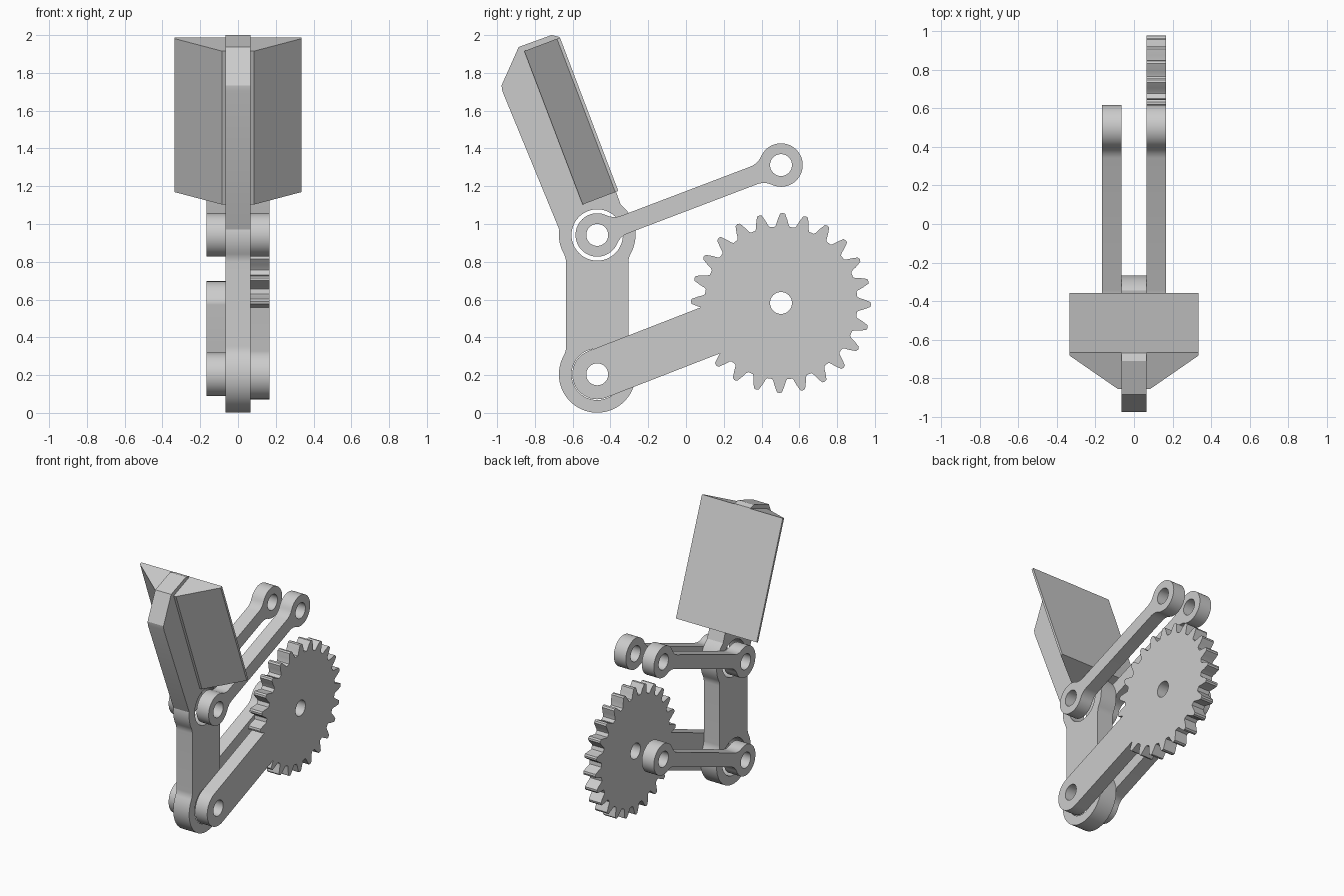
import bpy, bmesh
from math import sin, cos, pi, radians, atan2, sqrt
from mathutils import Matrix, Vector

old = bpy.data.objects.get("Cube")
if old:
    bpy.data.objects.remove(old, do_unlink=True)

grey = bpy.data.materials.new("plain_grey")
grey.use_nodes = True
grey.diffuse_color = (0.6, 0.6, 0.6, 1)
grey.node_tree.nodes["Principled BSDF"].inputs["Base Color"].default_value = (0.6, 0.6, 0.6, 1)

# Pivots as (y, z) in the side plane
LOW, HIGH = Vector((-0.47, 0.204)), Vector((-0.47, 0.942))
GEAR, TIP = Vector((0.503, 0.582)), Vector((0.503, 1.312))
TILT = atan2(TIP.y - HIGH.y, TIP.x - HIGH.x)
HALF = 0.066      # half thickness of the middle plate
THICK = 0.1       # thickness of links and gear
HOLE = 0.058

# Local XY -> world YZ, extruded along X
SIDE = Matrix(((0, 0, 1, 0), (1, 0, 0, 0), (0, 1, 0, 0), (0, 0, 0, 1)))


def prism(name, pts, lo, hi, frame=SIDE):
    """Extrude a closed outline from lo to hi along the local Z of frame."""
    bm = bmesh.new()
    face = bm.faces.new([bm.verts.new((p[0], p[1], lo)) for p in pts])
    bm.normal_update()
    ext = bmesh.ops.extrude_face_region(bm, geom=[face], use_keep_orig=True)
    moved = [v for v in ext["geom"] if isinstance(v, bmesh.types.BMVert)]
    bmesh.ops.translate(bm, verts=moved, vec=(0, 0, hi - lo))
    bmesh.ops.transform(bm, matrix=frame, verts=bm.verts)
    bmesh.ops.recalc_face_normals(bm, faces=bm.faces)
    mesh = bpy.data.meshes.new(name)
    bm.to_mesh(mesh)
    bm.free()
    mesh.materials.append(grey)
    obj = bpy.data.objects.new(name, mesh)
    bpy.context.collection.objects.link(obj)
    return obj


def arc(c, r, a0, a1, n):
    return [Vector((c[0] + r * cos(a0 + (a1 - a0) * i / n),
                    c[1] + r * sin(a0 + (a1 - a0) * i / n))) for i in range(n + 1)]


def boolean(obj, other, operation):
    mod = obj.modifiers.new("bool", "BOOLEAN")
    mod.operation, mod.solver, mod.object = operation, "EXACT", other
    bpy.context.view_layer.objects.active = obj
    bpy.ops.object.modifier_apply(modifier=mod.name)
    bpy.data.objects.remove(other, do_unlink=True)


def drill(obj, centre, r):
    boolean(obj, prism("cutter", arc(centre, r, 0, 2 * pi, 48)[:-1], -1, 1), "DIFFERENCE")


def head(centre, angle, r, w, f):
    """Round end of radius r, filleted into a neck of half width w."""
    cx = sqrt((r + f) ** 2 - (w + f) ** 2)
    phi = atan2(w + f, cx)
    half = arc((cx, w + f), f, -pi / 2, phi - pi, 8)[:-1] + arc((0, 0), r, phi, pi, 20)
    pts = half + [Vector((p.x, -p.y)) for p in reversed(half[:-1])]
    turn = Matrix.Rotation(angle, 2)
    return [centre + turn @ p for p in pts]


def bar(a, b, r, w, f):
    d = b - a
    ang = atan2(d.y, d.x)
    return head(a, ang, r, w, f) + head(b, ang + pi, r, w, f)


# Middle plate: upright shank plus the tilted blade
tilt = Matrix.Rotation(TILT, 2)
plate = prism("middle_plate", bar(LOW, HIGH, 0.203, 0.165, 0.1), -HALF, HALF)
blade = [(-0.175, 0), (0.172, 0), (0.186, 1.05), (0.151, 1.075),
         (-0.035, 1.078), (-0.192, 0.92), (-0.199, 0.89)]
boolean(plate, prism("blade", [HIGH + tilt @ Vector(p) for p in blade], -HALF, HALF), "UNION")
for pivot in (LOW, HIGH):
    drill(plate, pivot, 0.136)

# Wedge block on the blade
u = Vector((0, cos(TILT), sin(TILT)))
d = Vector((0, -sin(TILT), cos(TILT)))
frame = Matrix.Translation((0, HIGH.x, HIGH.y)) @ Matrix(((1, 0, 0), u, d)).transposed().to_4x4()
wedge = prism("wedge_block", [(-0.085, -0.015), (0.085, -0.015), (0.335, 0.17),
              (0.335, 0.187), (-0.335, 0.187), (-0.335, 0.17)], 0.178, 1.047, frame)

# Plain links: a pair on top, one below on the right side
parts = [plate, wedge]
for name, a, b, lo in (("upper_link_left", HIGH, TIP, HALF),
                       ("upper_link_right", HIGH, TIP, -HALF - THICK),
                       ("lower_link_right", LOW, GEAR, -HALF - THICK)):
    link = prism(name, bar(a, b, 0.115, 0.05, 0.1), lo, lo + THICK)
    drill(link, a, HOLE)
    drill(link, b, HOLE)
    parts.append(link)

# Gear with its drive arm
TEETH = 24
tooth = [(-5.6, 0.405), (-4.6, 0.415), (-3.4, 0.44), (-1.6, 0.473),
         (0, 0.477), (1.6, 0.473), (3.4, 0.44), (4.6, 0.415), (5.6, 0.405)]
outline = []
for i in range(TEETH):
    for deg, r in tooth:
        a = radians(i * 360 / TEETH - 1 + deg)
        outline.append(GEAR + r * Vector((cos(a), sin(a))))
gear = prism("gear_arm", outline, HALF, HALF + THICK)
w = 0.132
reach = (GEAR - LOW).length - 0.34
ang = atan2(GEAR.y - LOW.y, GEAR.x - LOW.x)
turn = Matrix.Rotation(ang, 2)
arm = arc((0, 0), w, pi / 2, 3 * pi / 2, 24) + [Vector((reach, -w)), Vector((reach, w))]
boolean(gear, prism("arm", [LOW + turn @ p for p in arm], HALF, HALF + THICK), "UNION")
drill(gear, LOW, HOLE)
drill(gear, GEAR, HOLE)
parts.append(gear)

# Smooth the round walls, keep edges sharp
for obj in parts:
    bpy.ops.object.select_all(action="DESELECT")
    obj.select_set(True)
    bpy.context.view_layer.objects.active = obj
    bpy.ops.object.shade_smooth_by_angle(angle=radians(20))
